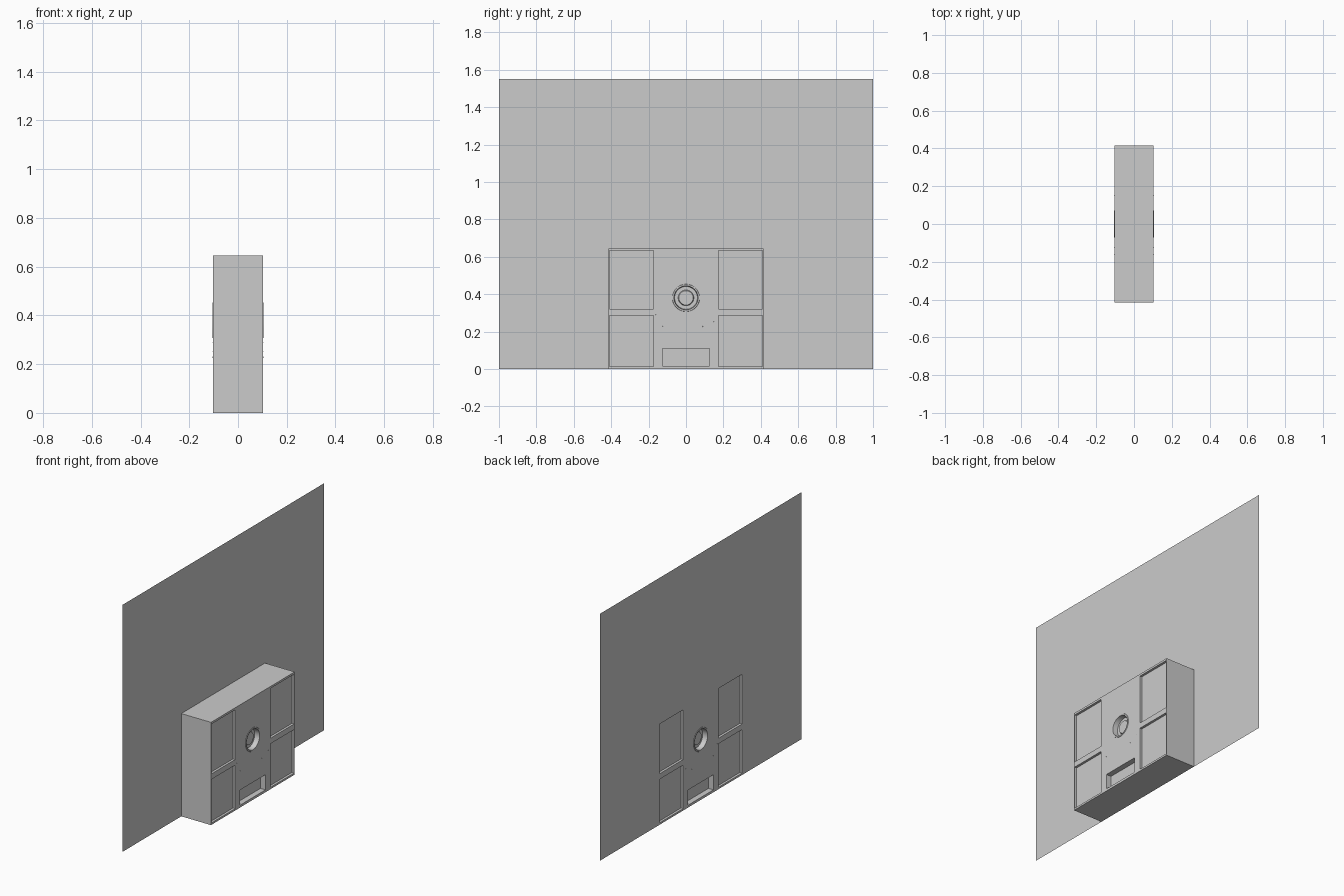
import bpy, bmesh, math
from mathutils import Matrix

if "Cube" in bpy.data.objects:
    bpy.data.objects.remove(bpy.data.objects["Cube"])

HX, HY, H = 0.103, 0.415, 0.645      # cabinet half depth, half width, height
CZ = 0.38                            # dial centre height


def make_object(name, bm):
    bmesh.ops.recalc_face_normals(bm, faces=bm.faces)
    mesh = bpy.data.meshes.new(name)
    bm.to_mesh(mesh)
    bm.free()
    ob = bpy.data.objects.new(name, mesh)
    bpy.context.collection.objects.link(ob)
    return ob


def add_box(bm, x0, x1, y0, y1, z0, z1):
    m = Matrix.Translation(((x0 + x1) / 2, (y0 + y1) / 2, (z0 + z1) / 2))
    m = m @ Matrix.Diagonal((abs(x1 - x0), abs(y1 - y0), abs(z1 - z0), 1))
    bmesh.ops.create_cube(bm, size=1, matrix=m)


# Thin upright sheet, notched where the cabinet sits
bm = bmesh.new()
outline = [(-1, 0), (-HY, 0), (-HY, H), (HY, H), (HY, 0), (1, 0), (1, 1.55), (-1, 1.55)]
bm.faces.new([bm.verts.new((-HX, y, z)) for y, z in outline])
make_object("back_sheet", bm)

# Cabinet body
bm = bmesh.new()
add_box(bm, -HX, HX, -HY, HY, 0, H)
cabinet = make_object("cabinet", bm)

# Recesses on both broad faces: four panels, a slot and a round opening
bm = bmesh.new()
for s in (-1, 1):
    for side in (-1, 1):
        for z0, z1 in ((0.012, 0.285), (0.32, 0.632)):
            add_box(bm, s * (HX - 0.015), s * (HX + 0.05), side * 0.175, side * 0.409, z0, z1)
    add_box(bm, s * (HX - 0.035), s * (HX + 0.05), -0.125, 0.125, 0.015, 0.11)
    m = Matrix.Translation((s * HX, 0, CZ)) @ Matrix.Rotation(math.pi / 2, 4, 'Y')
    bmesh.ops.create_cone(bm, cap_ends=True, segments=48, radius1=0.066,
                          radius2=0.066, depth=0.09, matrix=m)
cutter = make_object("recess_cutter", bm)
cutter.hide_render = True

mod = cabinet.modifiers.new("recesses", 'BOOLEAN')
mod.operation = 'DIFFERENCE'
mod.solver = 'EXACT'
mod.object = cutter
bpy.context.view_layer.objects.active = cabinet
bpy.ops.object.modifier_apply(modifier=mod.name)
bpy.data.objects.remove(cutter)

# Round dial with raised rim: (radius, offset from the face)
profile = [(0.074, -0.001), (0.072, 0.002), (0.064, 0.002), (0.061, -0.03),
           (0.042, -0.03), (0.038, -0.022), (0.0, -0.022)]
for s, label in ((-1, "rear"), (1, "front")):
    bm = bmesh.new()
    verts = [bm.verts.new((s * (HX + d), r, CZ)) for r, d in profile]
    edges = [bm.edges.new(p) for p in zip(verts, verts[1:])]
    bmesh.ops.spin(bm, geom=verts + edges, cent=(0, 0, CZ), axis=(1, 0, 0),
                   angle=2 * math.pi, steps=48)
    bmesh.ops.remove_doubles(bm, verts=bm.verts, dist=1e-5)
    dial = make_object(label + "_dial", bm)
    bpy.ops.object.select_all(action='DESELECT')
    dial.select_set(True)
    bpy.context.view_layer.objects.active = dial
    bpy.ops.object.shade_smooth_by_angle(angle=math.radians(30))

    # Tiny studs below the dial
    bm = bmesh.new()
    for y, z in ((-0.16, 0.29), (-0.125, 0.23), (0.09, 0.227), (0.15, 0.253)):
        bmesh.ops.create_uvsphere(bm, u_segments=8, v_segments=6, radius=0.002,
                                  matrix=Matrix.Translation((s * HX, y, z)))
    make_object(label + "_studs", bm)
